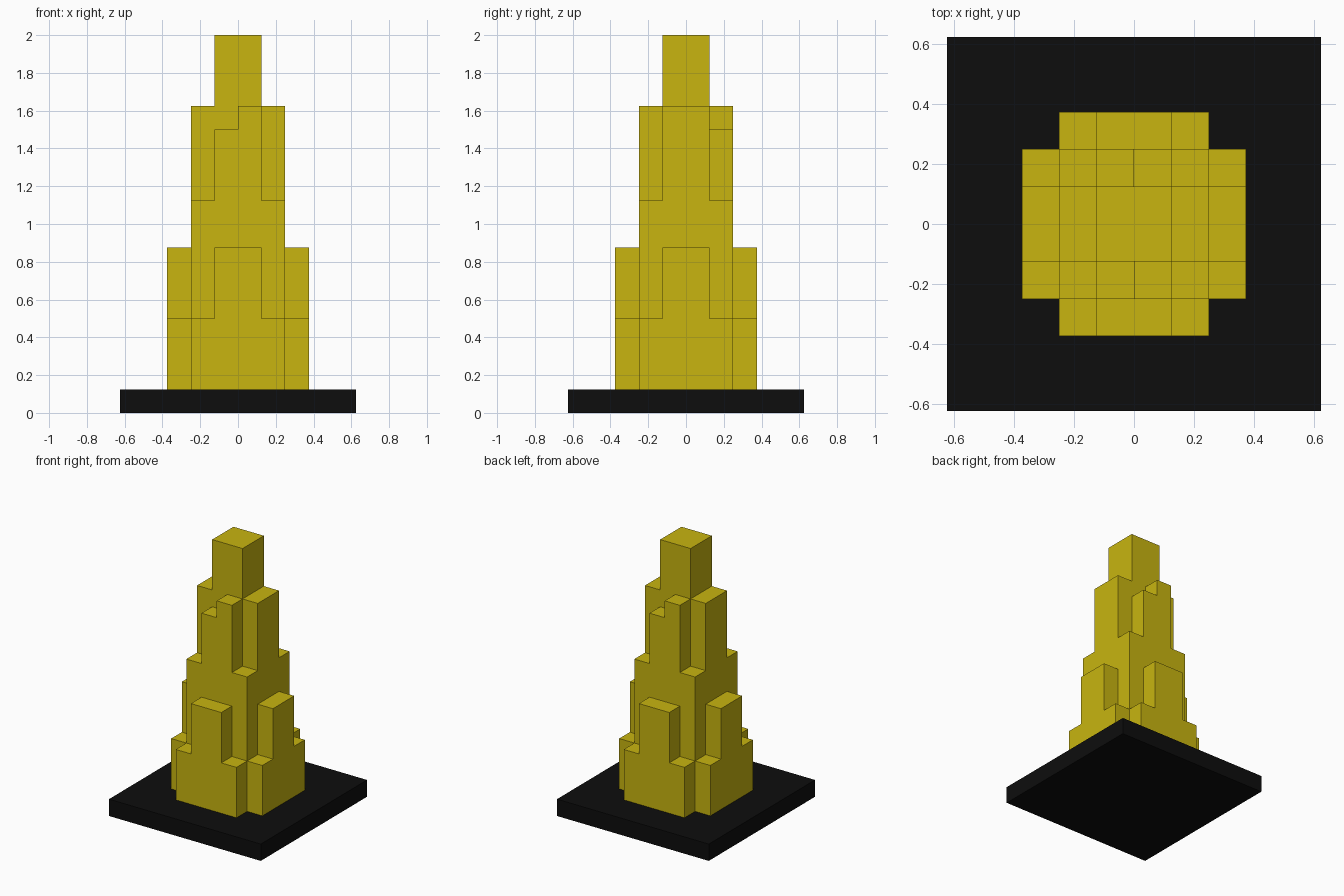
import bpy
import bmesh
from math import pi
from mathutils import Matrix

cube = bpy.data.objects.get("Cube")
if cube:
    bpy.data.objects.remove(cube, do_unlink=True)

U = 0.125  # one building module


def make_material(name, color):
    mat = bpy.data.materials.new(name)
    mat.use_nodes = True
    mat.diffuse_color = color
    bsdf = mat.node_tree.nodes["Principled BSDF"]
    bsdf.inputs["Base Color"].default_value = color
    return mat


gold = make_material("golden yellow", (0.58, 0.46, 0.005, 1))
black = make_material("black", (0.004, 0.004, 0.004, 1))


def slab(name, profile, y0, y1, mat, turn=0):
    """Extrude an x-z profile (in modules) from y0 to y1, turned by quarter turns about z."""
    bm = bmesh.new()
    face = bm.faces.new([bm.verts.new((x * U, y0 * U, z * U)) for x, z in profile])
    new = bmesh.ops.extrude_face_region(bm, geom=[face])["geom"]
    moved = [g for g in new if isinstance(g, bmesh.types.BMVert)]
    bmesh.ops.translate(bm, verts=moved, vec=(0, (y1 - y0) * U, 0))
    bm.transform(Matrix.Rotation(turn * pi / 2, 4, "Z"))
    bmesh.ops.recalc_face_normals(bm, faces=bm.faces)
    mesh = bpy.data.meshes.new(name)
    bm.to_mesh(mesh)
    bm.free()
    mesh.materials.append(mat)
    obj = bpy.data.objects.new(name, mesh)
    bpy.context.collection.objects.link(obj)
    return obj


def mirrored(half):
    """Close a right-hand half profile by mirroring it across x = 0."""
    return half + [(-x, z) for x, z in reversed(half)]


# Base plate
slab("base_plate", mirrored([(5, 0), (5, 1)]), -5, 5, black)

# Tower: a middle slab with the spire, and stepped front and back slabs
tower = slab("tower", mirrored([(2, 1), (2, 13), (1, 13), (1, 16)]), -1, 1, gold)
stepped = [(2, 1), (2, 9), (1, 9), (1, 13), (0, 13),
           (0, 12), (-1, 12), (-1, 9), (-2, 9), (-2, 1)]
sides = [slab("tower_side", stepped, -2, -1, gold, turn) for turn in (0, 2)]
for side in sides:
    mod = tower.modifiers.new("join", "BOOLEAN")
    mod.operation = "UNION"
    mod.solver = "EXACT"
    mod.object = side
bpy.context.view_layer.update()
joined = bpy.data.meshes.new_from_object(
    tower.evaluated_get(bpy.context.evaluated_depsgraph_get()))
tower.modifiers.clear()
tower.data = joined
for side in sides:
    bpy.data.objects.remove(side, do_unlink=True)

# Merge flush faces of the tower
bm = bmesh.new()
bm.from_mesh(joined)
bmesh.ops.remove_doubles(bm, verts=bm.verts, dist=0.0001)
bmesh.ops.dissolve_limit(bm, angle_limit=0.01, verts=bm.verts, edges=bm.edges)
bm.to_mesh(joined)
bm.free()

# Low stepped wings on all four sides
wing = mirrored([(2, 1), (2, 4), (1, 4), (1, 7)])
for turn, side in enumerate(("front", "left", "back", "right")):
    slab(side + "_wing", wing, -3, -2, gold, turn)
